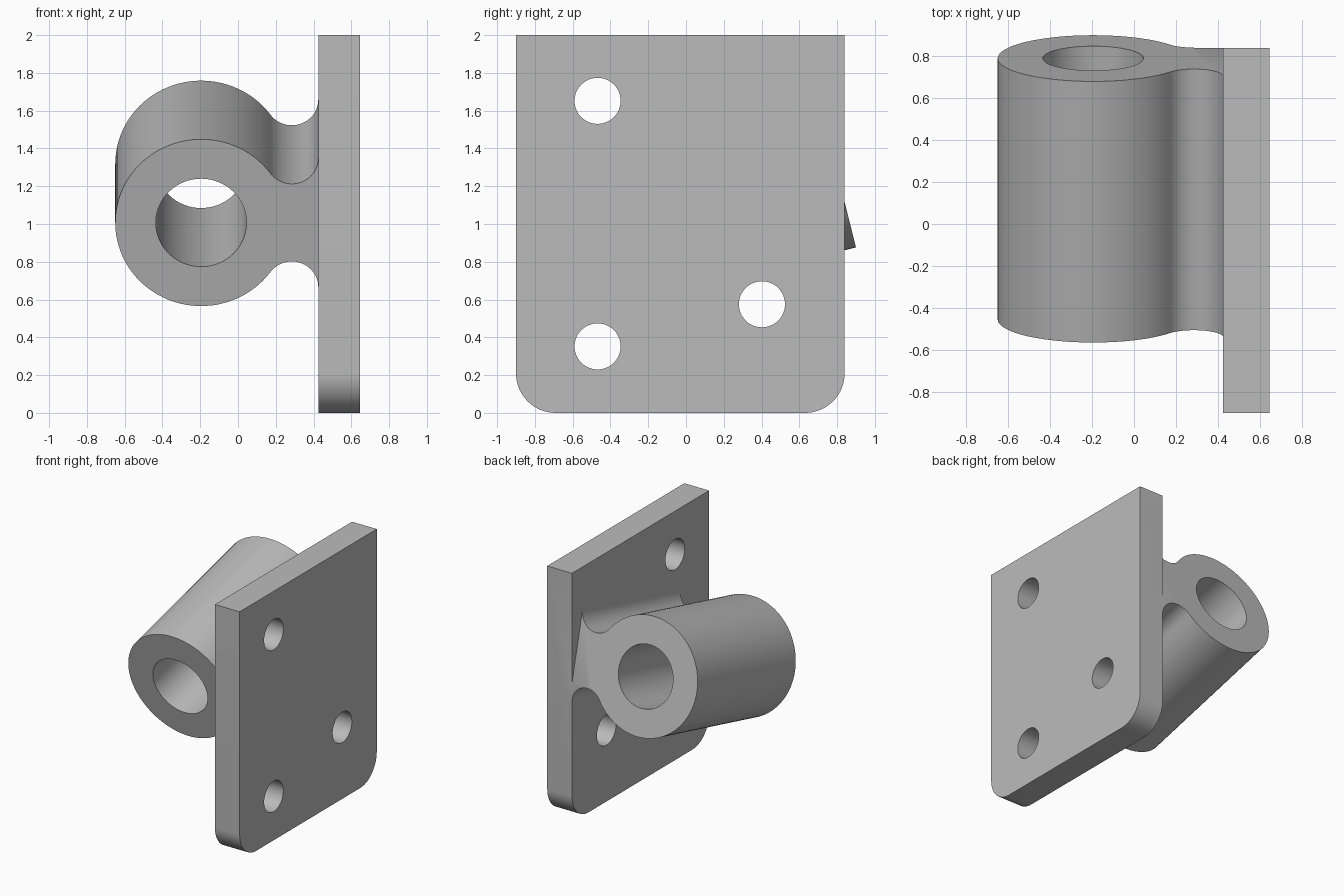
import bpy, bmesh
from math import radians, sin, cos, atan2, pi, hypot
from mathutils import Matrix, Vector

if "Cube" in bpy.data.objects:
    bpy.data.objects.remove(bpy.data.objects["Cube"], do_unlink=True)

grey = bpy.data.materials.new("plain grey")
grey.use_nodes = True
colour = (0.5, 0.5, 0.5, 1)
grey.diffuse_color = colour
grey.node_tree.nodes["Principled BSDF"].inputs["Base Color"].default_value = colour


def arc(cx, cy, r, start, end, steps):
    return [(cx + r * cos(start + (end - start) * i / steps),
             cy + r * sin(start + (end - start) * i / steps)) for i in range(steps + 1)]


def prism(name, outline, length, matrix):
    """Extrude an outline in local x-z along local y."""
    bm = bmesh.new()
    face = bm.faces.new([bm.verts.new((x, 0, z)) for x, z in outline])
    new = bmesh.ops.extrude_face_region(bm, geom=[face])["geom"]
    bmesh.ops.translate(bm, verts=[v for v in new if isinstance(v, bmesh.types.BMVert)],
                        vec=(0, length, 0))
    bmesh.ops.recalc_face_normals(bm, faces=bm.faces)
    bm.transform(matrix)
    mesh = bpy.data.meshes.new(name)
    bm.to_mesh(mesh)
    bm.free()
    mesh.materials.append(grey)
    obj = bpy.data.objects.new(name, mesh)
    bpy.context.collection.objects.link(obj)
    return obj


def combine(target, tool, operation):
    """Apply a boolean and delete the tool object."""
    mod = target.modifiers.new(operation.lower(), "BOOLEAN")
    mod.operation, mod.object, mod.solver = operation, tool, "EXACT"
    bpy.context.view_layer.objects.active = target
    bpy.ops.object.modifier_apply(modifier=mod.name)
    bpy.data.objects.remove(tool, do_unlink=True)


# Mounting plate with two rounded lower corners
back, front, height, corner, inner, outer = 0.84, -0.9, 2.0, 0.21, 0.425, 0.645
outline = [(front, height)]
outline += arc(front + corner, corner, corner, pi, 1.5 * pi, 16)
outline += arc(back - corner, corner, corner, 1.5 * pi, 2 * pi, 16)
outline += [(back, height)]
sideways = Matrix.Rotation(pi / 2, 4, "Z")
plate = prism("mounting_bracket", outline, outer - inner,
              Matrix.Translation((outer, 0, 0)) @ sideways)

# Bolt holes
for y, z in ((-0.468, 1.652), (-0.468, 0.352), (0.402, 0.575)):
    hole = prism("bolt_hole", arc(y, z, 0.122, 0, 2 * pi, 48)[:-1], 0.5,
                 Matrix.Translation((0.8, 0, 0)) @ sideways)
    combine(plate, hole, "DIFFERENCE")

# Tilted barrel with a filleted neck reaching the plate
radius, bore, fillet, length = 0.455, 0.24, 0.14, 1.283
axis = Vector((-0.195, -0.455, 1.007))
tilt = Matrix.Translation(axis) @ Matrix.Rotation(radians(14), 4, "X")
wall = inner - axis.x
fx = wall - fillet
fz = ((radius + fillet) ** 2 - fx ** 2) ** 0.5
angle = atan2(fz, fx)
upper = arc(fx, fz, fillet, 0, angle - pi, 24)
lower = [(x, -z) for x, z in reversed(upper)]
outline = [(wall + 0.08, fz)] + upper
outline += arc(0, 0, radius, angle, 2 * pi - angle, 72)[1:-1]
outline += lower + [(wall + 0.08, -fz)]
barrel = prism("barrel", outline, length, tilt)
combine(barrel, prism("bore", arc(0, 0, bore, 0, 2 * pi, 64)[:-1], 2 * length,
                      tilt @ Matrix.Translation((0, -0.5, 0))), "DIFFERENCE")

# Trim the neck flush with the rear edge of the plate
trim = prism("trim", [(0.285, 0.3), (0.8, 0.3), (0.8, 1.7), (0.285, 1.7)], 0.5,
             Matrix.Translation((0, back, 0)))
combine(barrel, trim, "DIFFERENCE")
combine(plate, barrel, "UNION")

# Smooth curved walls, keep sharp edges
bpy.ops.object.select_all(action="DESELECT")
plate.select_set(True)
bpy.context.view_layer.objects.active = plate
bpy.ops.object.shade_smooth_by_angle(angle=radians(30))
